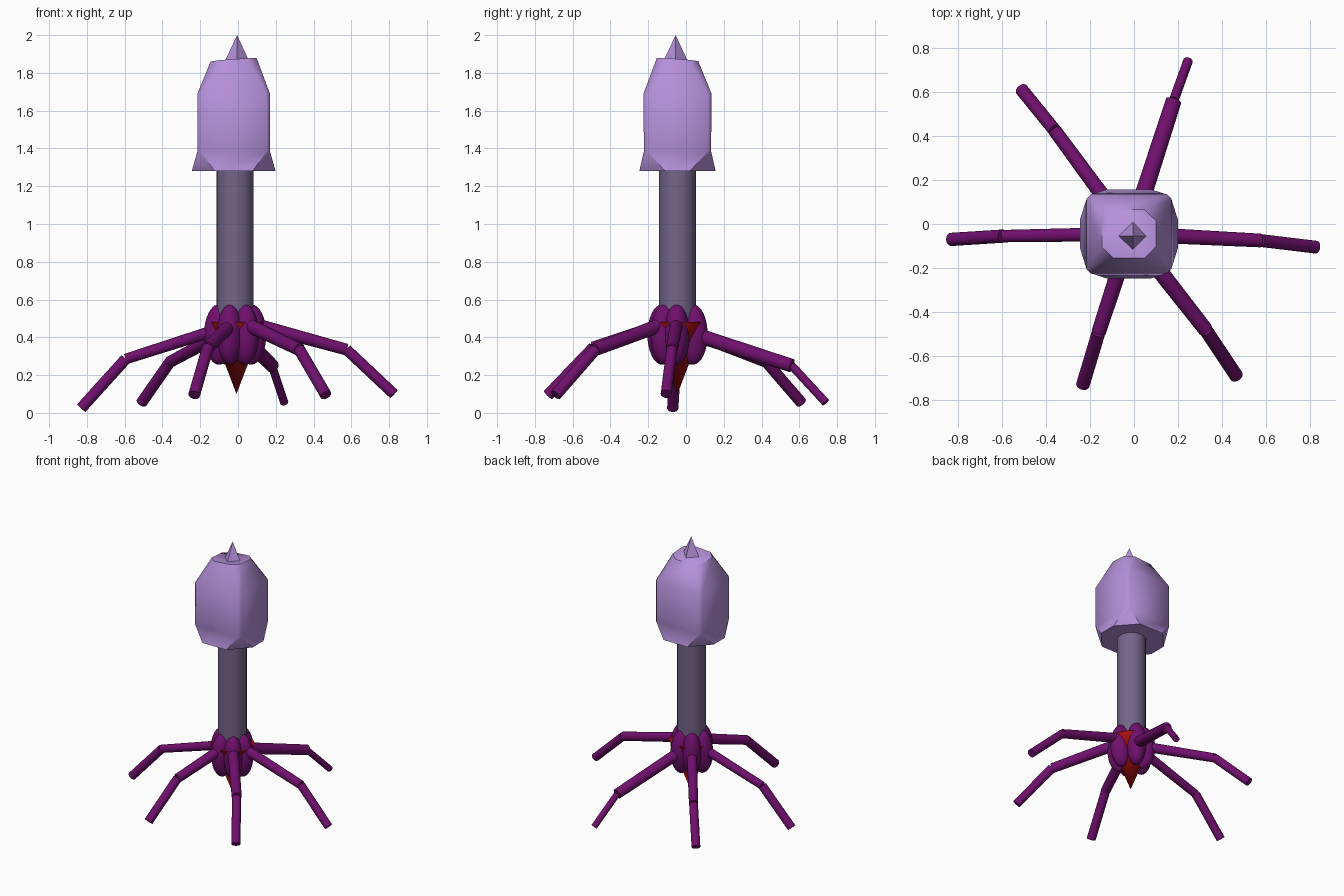
import bpy, bmesh, math
from mathutils import Vector

if "Cube" in bpy.data.objects:
    bpy.data.objects.remove(bpy.data.objects["Cube"])

AX, AY = -0.015, -0.045   # central axis


def material(name, col):
    m = bpy.data.materials.new(name)
    m.diffuse_color = (*col, 1)
    m.use_nodes = True
    m.node_tree.nodes["Principled BSDF"].inputs["Base Color"].default_value = m.diffuse_color
    return m


LILAC = material("lilac", (0.46, 0.28, 0.70))
GREY = material("grey_violet", (0.17, 0.13, 0.25))
PLUM = material("plum", (0.16, 0.005, 0.15))
RED = material("red", (0.40, 0.005, 0.005))


def finish(ob, name, mat, angle=40):
    ob.name = name
    ob.data.materials.append(mat)
    bpy.ops.object.select_all(action='DESELECT')
    ob.select_set(True)
    bpy.context.view_layer.objects.active = ob
    bpy.ops.object.shade_smooth_by_angle(angle=math.radians(angle))
    return ob


def rod(name, a, b, r1, r2, mat, sides=32):
    a, b = Vector(a), Vector(b)
    d = b - a
    bpy.ops.mesh.primitive_cone_add(vertices=sides, radius1=r1, radius2=r2,
                                    depth=d.length, location=(a + b) / 2)
    ob = bpy.context.object
    ob.rotation_euler = d.to_track_quat('Z', 'Y').to_euler()
    return finish(ob, name, mat)


# Head: eight-sided rings (half x, half y, inner x, inner y, z, tilt)
rings = [
    (0.222, 0.202, 0.10, 0.065, 1.28, 0),
    (0.192, 0.178, 0.175, 0.160, 1.385, 0),
    (0.192, 0.180, 0.172, 0.160, 1.69, 0),
    (0.122, 0.110, 0.070, 0.060, 1.865, 0.07),
]
bm = bmesh.new()
loops = []
for hx, hy, ix, iy, z, tilt in rings:
    pts = [(hx, -iy), (hx, iy), (ix, hy), (-ix, hy),
           (-hx, iy), (-hx, -iy), (-ix, -hy), (ix, -hy)]
    loops.append([bm.verts.new((AX - 0.008 + x, AY + y, z + tilt * (x - y)))
                  for x, y in pts])
for lo, hi in zip(loops, loops[1:]):
    for i in range(8):
        j = (i + 1) % 8
        bm.faces.new((lo[i], lo[j], hi[j], hi[i]))
bm.faces.new(loops[0][::-1])
bm.faces.new(loops[-1])
me = bpy.data.meshes.new("head")
bm.to_mesh(me)
bm.free()
head = bpy.data.objects.new("head", me)
bpy.context.collection.objects.link(head)
finish(head, "head", LILAC, 50)

# Four-sided spike on top
rod("head_spike", (-0.005, -0.055, 1.84), (-0.005, -0.055, 2.0), 0.075, 0, LILAC, 4)

# Column and inverted cone
rod("column", (AX, AY, 0.42), (AX, AY, 1.30), 0.098, 0.098, GREY)
rod("tail_cone", (-0.008, AY, 0.48), (-0.008, AY, 0.10), 0.145, 0, RED)

# Legs: knee, foot, root height, upper radius, lower radius
legs = {
    "right": ((0.575, -0.075, 0.335), (0.825, -0.105, 0.10), 0.475, 0.031, 0.029),
    "back_right": ((0.18, 0.56, 0.25), (0.245, 0.74, 0.055), 0.42, 0.036, 0.022),
    "back_left": ((-0.36, 0.425, 0.27), (-0.51, 0.61, 0.055), 0.43, 0.031, 0.030),
    "left": ((-0.595, -0.055, 0.285), (-0.83, -0.07, 0.025), 0.445, 0.028, 0.030),
    "front_left": ((-0.16, -0.49, 0.345), (-0.232, -0.73, 0.095), 0.465, 0.033, 0.031),
    "front_right": ((0.325, -0.48, 0.335), (0.465, -0.69, 0.095), 0.475, 0.034, 0.031),
}
for side, (knee, foot, zr, ru, rl) in legs.items():
    ang = math.atan2(knee[1] - AY, knee[0] - AX)
    c, s = math.cos(ang), math.sin(ang)
    # Swollen root pod around the column
    bpy.ops.mesh.primitive_uv_sphere_add(
        segments=32, ring_count=16, radius=1,
        location=(AX + 0.085 * c, AY + 0.085 * s, 0.415))
    pod = bpy.context.object
    pod.scale = (0.08, 0.068, 0.16)
    pod.rotation_euler.z = ang
    finish(pod, side + "_leg_root", PLUM)
    root = (AX + 0.08 * c, AY + 0.08 * s, zr)
    rod(side + "_upper_leg", root, knee, ru + 0.004, ru, PLUM)
    rod(side + "_lower_leg", knee, foot, rl, rl, PLUM)
